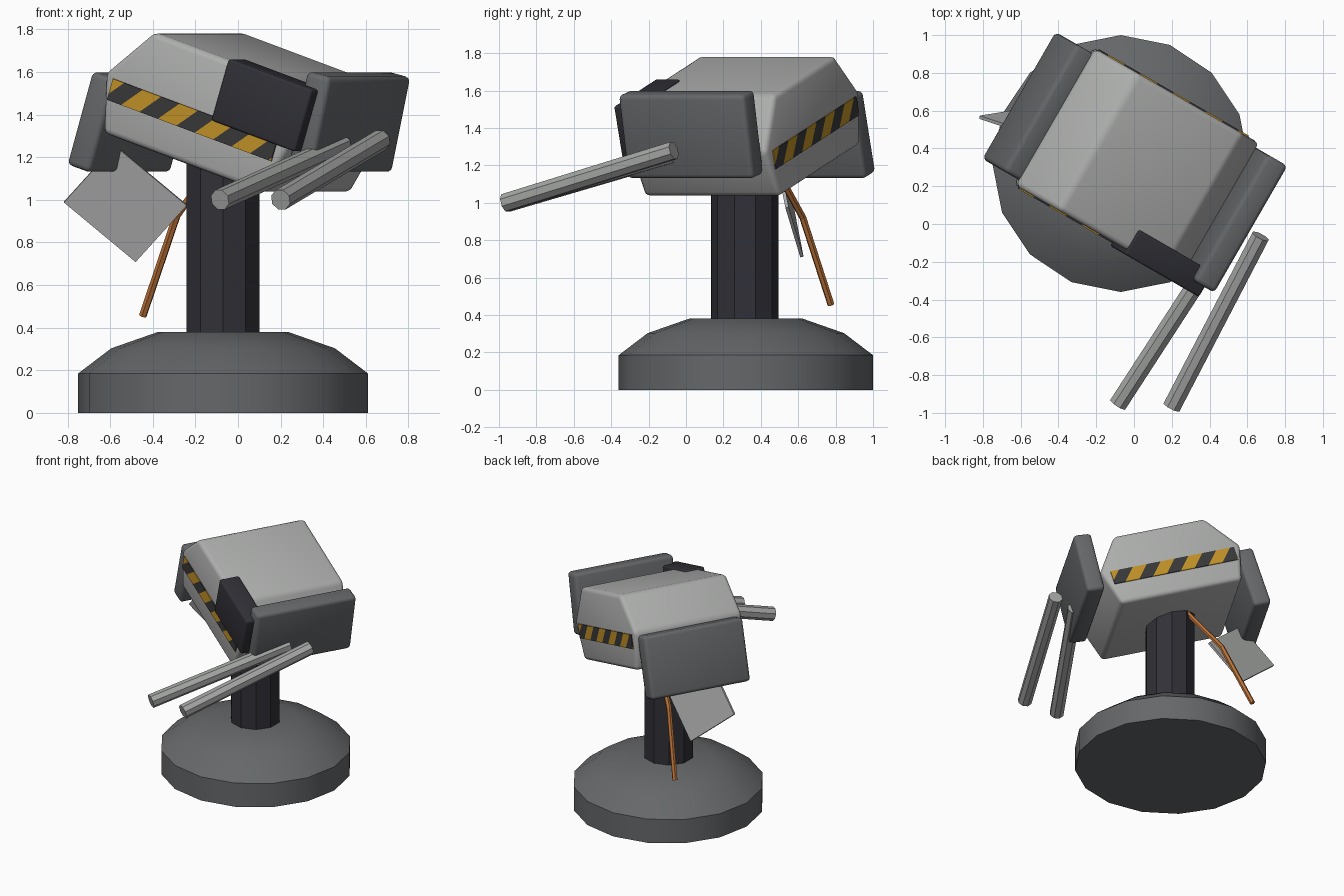
import bpy, bmesh, math
from mathutils import Matrix, Vector

if "Cube" in bpy.data.objects:
    bpy.data.objects.remove(bpy.data.objects["Cube"])

def mat(name, r, g, b):
    m = bpy.data.materials.new(name)
    m.diffuse_color = (r, g, b, 1)
    m.use_nodes = True
    m.node_tree.nodes["Principled BSDF"].inputs["Base Color"].default_value = m.diffuse_color
    return m

LIGHT = mat("light_grey", .42, .43, .42)
STEEL = mat("barrel_grey", .37, .38, .37)
GREY = mat("mid_grey", .13, .137, .143)
DARK = mat("dark_blue_grey", .03, .03, .038)
YELLOW = mat("hazard_yellow", .54, .29, .02)
BLACK = mat("hazard_black", .04, .04, .043)
ORANGE = mat("cable_orange", .5, .17, .04)

YAW = Matrix.Rotation(math.radians(-30), 4, 'Z')
HEAD = YAW @ Matrix.Rotation(math.radians(18), 4, 'Y')   # head frame: turned and rolled

def finish(bm, name, mats, frame=Matrix(), bevel=0, angle=31):
    if bevel:
        bmesh.ops.bevel(bm, geom=bm.edges[:], offset=bevel, segments=3,
                        profile=.5, affect='EDGES')
    bmesh.ops.transform(bm, matrix=frame, verts=bm.verts)
    bmesh.ops.recalc_face_normals(bm, faces=bm.faces)
    for f in bm.faces:
        f.smooth = True
    for e in bm.edges:
        e.smooth = len(e.link_faces) == 2 and e.calc_face_angle(0) < math.radians(angle)
    me = bpy.data.meshes.new(name)
    bm.to_mesh(me)
    bm.free()
    for m in mats:
        me.materials.append(m)
    ob = bpy.data.objects.new(name, me)
    bpy.context.collection.objects.link(ob)
    return ob

def box(name, size, m, frame, bevel=0):
    bm = bmesh.new()
    bmesh.ops.create_cube(bm, size=1, matrix=Matrix.Diagonal((*size, 1)))
    return finish(bm, name, [m], frame, bevel)

def lathe(name, profile, sides, m, frame, start=math.pi / 2):
    # stacked rings of (radius, height) with closed ends
    bm = bmesh.new()
    rings = [[bm.verts.new((r * math.cos(start + math.tau * i / sides),
                            r * math.sin(start + math.tau * i / sides), z))
              for i in range(sides)] for r, z in profile]
    for a, b in zip(rings, rings[1:]):
        for i in range(sides):
            j = (i + 1) % sides
            bm.faces.new((a[i], a[j], b[j], b[i]))
    bm.faces.new(rings[0][::-1])
    bm.faces.new(rings[-1])
    return finish(bm, name, [m], frame)

def rod(name, a, b, r, sides, m):
    a, b = Vector(a), Vector(b)
    d = b - a
    frame = Matrix.Translation(a) @ d.to_track_quat('Z', 'Y').to_matrix().to_4x4()
    return lathe(name, [(r, 0), (r, d.length)], sides, m, frame, math.pi / sides)

# Base dome and post
stand = Matrix.Translation((-.07, .32, 0))
lathe("base", [(.68, 0), (.68, .185), (.525, .303), (.305, .38)], 16, GREY, stand)
lathe("post", [(.18, .3), (.18, 1.26)], 10, DARK, Matrix.Translation((-.07, .315, 0)))

# Head: hexagonal profile extruded front to back
CX, Y0, Y1 = -.575, -.138, .702
half = [(.455, 1.045), (.53, 1.32), (.34, 1.582)]
prof = half + [(-x, z) for x, z in reversed(half)]
bm = bmesh.new()
fr = [bm.verts.new((CX + x, Y0, z)) for x, z in prof]
bk = [bm.verts.new((CX + x, Y1, z)) for x, z in prof]
bm.faces.new(fr)
bm.faces.new(bk[::-1])
for i in range(6):
    j = (i + 1) % 6
    bm.faces.new((fr[j], fr[i], bk[i], bk[j]))
finish(bm, "head", [LIGHT], HEAD, .03)

# Hazard stripes: thin plates cut by slanted planes, coloured alternately
L, H, PERIOD, SLANT = .935, .104, .21, .09
def hazard(name, frame):
    bm = bmesh.new()
    bmesh.ops.create_cube(bm, size=1, matrix=Matrix.Translation((L / 2, 0, 0))
                          @ Matrix.Diagonal((L, .008, H, 1)))
    n = Vector((1, 0, -SLANT / H))
    for k in range(-1, 11):
        bmesh.ops.bisect_plane(bm, geom=bm.verts[:] + bm.edges[:] + bm.faces[:],
                               plane_co=(.02 + k * PERIOD / 2, 0, 0), plane_no=n)
    for f in bm.faces:
        c = f.calc_center_median()
        k = math.floor((c.x - c.z * SLANT / H - .02) / (PERIOD / 2))
        f.material_index = 1 if k % 2 == 0 else 0
    finish(bm, name, [YELLOW, BLACK], frame)

hazard("front_hazard_stripe", HEAD @ Matrix.Translation((CX - L / 2 - .008, Y0 - .003, 1.256)))
hazard("back_hazard_stripe", HEAD @ Matrix.Translation((CX + L / 2 - .008, Y1 + .003, 1.256))
       @ Matrix.Rotation(math.pi, 4, 'Z'))

# Sensor box on the front of the head
box("sensor_box", (.477, .15, .305), DARK, HEAD @ Matrix.Translation((-.237, -.088, 1.441)), .012)

# Side armour plates
for name, h, tilt in (("left_armour", -.743, 17.5), ("right_armour", .44, 13)):
    box(name, (.13, .775, .46), GREY,
        YAW @ Matrix.Translation((h, .285, 1.365)) @ Matrix.Rotation(math.radians(tilt), 4, 'Y'), .025)

# Twin barrels
rod("outer_barrel", (.67, -.065, 1.28), (.2, -.968, 1.0), .051, 8, STEEL)
rod("inner_barrel", (.49, -.07, 1.26), (-.085, -.955, 1.0), .051, 8, STEEL)

# Loose hanging panel
left, low, right = Vector((-.817, .565, .99)), Vector((-.48, .62, .71)), Vector((-.24, .54, .975))
u, v = low - left, right - low
n = u.cross(v).normalized()
frame = Matrix((u.normalized(), v.normalized(), n)).transposed().to_4x4()
frame.translation = (left + right) / 2
box("loose_panel", (u.length, v.length, .018), LIGHT, frame)

# Torn cable: two straight lengths with a bend
bend = (-.29, .625, .92)
rod("cable_upper", (-.08, .46, 1.22), bend, .019, 6, ORANGE)
rod("cable_lower", (-.288, .623, .926), (-.447, .775, .455), .019, 6, ORANGE)
